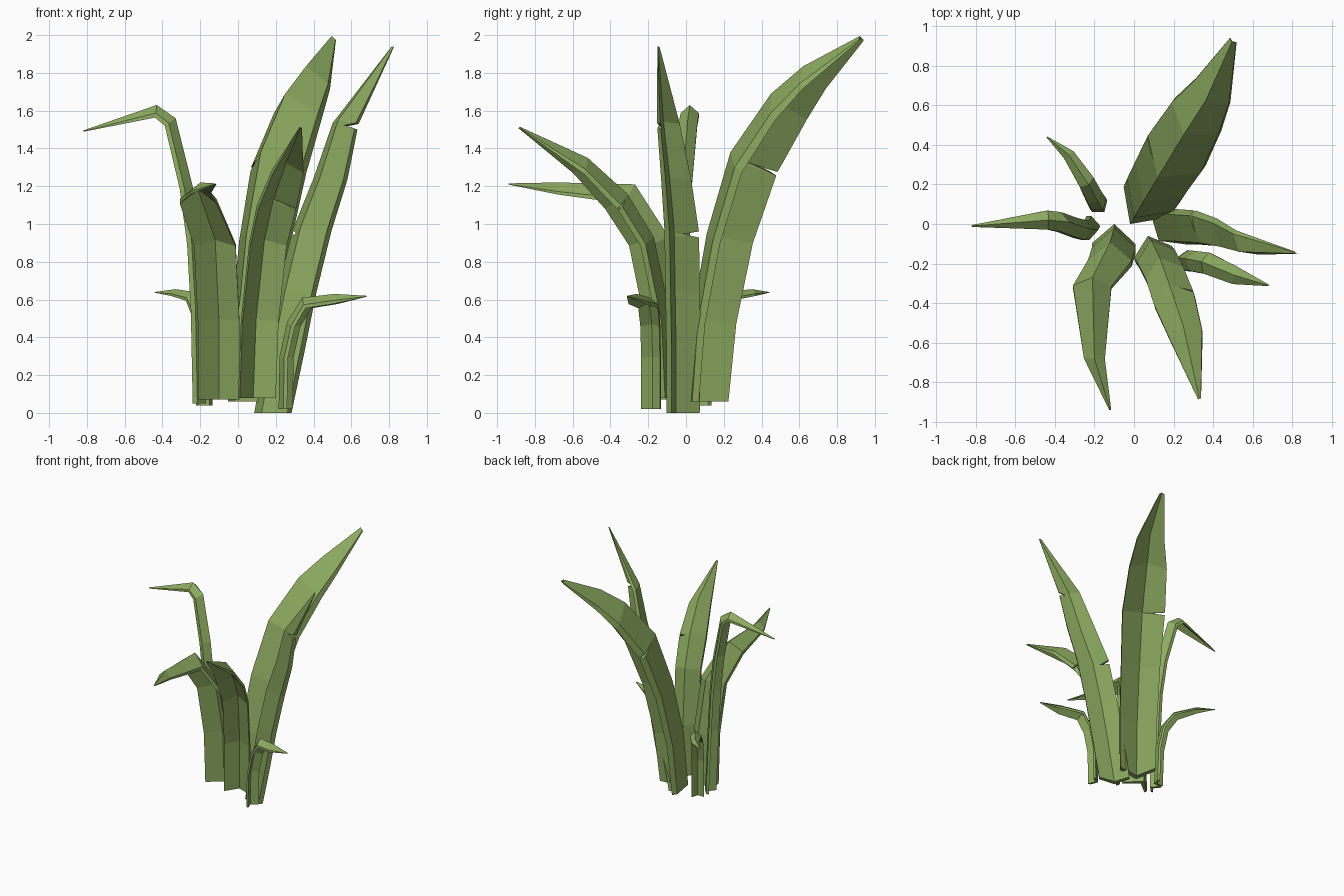
import bpy, bmesh, math
from mathutils import Vector, Matrix

green = bpy.data.materials.new("leaf green")
green.diffuse_color = (0.27, 0.41, 0.12, 1)
UP = Vector((0, 0, 1))


def leaf(name, spine, fold, notches=(), turn=0, thick=0.3):
    """Folded blade: spine rows are x, y, z, half width of the inner ridge.
    notches are (station, side); side 1 is right when looking outward.
    turn twists the blade about the vertical, in degrees."""
    pts = [Vector(p[:3]) for p in spine]
    last = len(pts) - 1
    out = pts[-1] - pts[0]
    out.z = 0
    side = Matrix.Rotation(math.radians(turn), 3, 'Z') @ out.normalized().cross(UP)
    tangents = [UP]
    for i in range(1, last + 1):
        t = (pts[i] - pts[i - 1]).normalized()
        if i < last:
            t += (pts[i + 1] - pts[i]).normalized()
        tangents.append(t.normalized())

    # stations along the blade, with extra ones for the torn notches
    stations = {float(i): (1, 1) for i in range(last + 1)}
    for u, s in notches:
        stations[u] = stations[u + 0.18] = (1, 1)
        stations[u + 0.03] = (0.4, 1) if s < 0 else (1, 0.4)

    bm = bmesh.new()
    rings = []
    for u in sorted(stations):
        i = min(int(u), last - 1)
        f = u - i
        p = pts[i].lerp(pts[i + 1], f)
        w = spine[i][3] * (1 - f) + spine[i + 1][3] * f
        n = tangents[i].lerp(tangents[i + 1], f).cross(side).normalized()
        kl, kr = stations[u]
        left = p + (n * fold - side) * w * kl
        right = p + (n * fold + side) * w * kr
        th = n * w * thick
        ring = [left, p, right, right + th, p + th * 1.2, left + th]
        rings.append([bm.verts.new(v) for v in ring])
    for a, b in zip(rings, rings[1:]):
        for j in range(6):
            k = (j + 1) % 6
            bm.faces.new((a[j], a[k], b[k], b[j]))
    # end caps, split along the fold
    for r in (rings[0], rings[-1]):
        bm.faces.new((r[0], r[1], r[4], r[5]))
        bm.faces.new((r[1], r[2], r[3], r[4]))
    bmesh.ops.recalc_face_normals(bm, faces=bm.faces)
    mesh = bpy.data.meshes.new(name)
    bm.to_mesh(mesh)
    bm.free()
    mesh.materials.append(green)
    bpy.context.collection.objects.link(bpy.data.objects.new(name, mesh))


# tall leaf at the back right
leaf("tall_back_leaf", [
    (-0.02, 0.00, 0.06, .135), (0.00, 0.03, 0.50, .143), (0.045, 0.11, 0.95, .15),
    (0.12, 0.235, 1.38, .163), (0.25, 0.45, 1.69, .143), (0.36, 0.62, 1.835, .105),
    (0.495, 0.92, 1.995, .02)], 1.0, [(2.95, -1)], -6, 0.33)

# upright leaf on the right, torn on both edges and turned towards the front
leaf("tall_right_leaf", [
    (0.125, -0.085, 0.00, .115), (0.19, -0.085, 0.35, .12), (0.25, -0.09, 0.65, .12),
    (0.33, -0.095, 0.98, .12), (0.435, -0.115, 1.25, .105), (0.53, -0.14, 1.55, .08),
    (0.815, -0.15, 1.94, .008)], 0.65, [(2.9, -1), (4.9, 1)], 55)

# leaf arching to the front right
leaf("front_right_leaf", [
    (0.07, -0.06, 0.08, .10), (0.085, -0.08, 0.50, .10), (0.13, -0.17, 0.93, .10),
    (0.18, -0.31, 1.16, .105), (0.25, -0.52, 1.35, .085), (0.33, -0.88, 1.515, .008)],
    0.85, [(2.95, -1)])

# leaf bent over to the front left
leaf("front_left_leaf", [
    (-0.10, 0.00, 0.07, .11), (-0.10, -0.02, 0.50, .11), (-0.12, -0.09, 0.93, .11),
    (-0.21, -0.27, 1.21, .097), (-0.20, -0.68, 1.22, .053), (-0.12, -0.94, 1.215, .005)],
    0.9)

# thin leaf hooked to the left
leaf("hooked_left_leaf", [
    (-0.17, -0.01, 0.05, .05), (-0.18, -0.03, 0.55, .05), (-0.20, -0.03, 0.90, .05),
    (-0.24, -0.02, 1.20, .05), (-0.33, 0.01, 1.56, .05), (-0.43, 0.02, 1.63, .048),
    (-0.82, -0.01, 1.495, .005)], 0.9, (), 0, 0.5)

# two short leaves
leaf("short_back_leaf", [
    (-0.15, 0.06, 0.04, .048), (-0.155, 0.07, 0.35, .048), (-0.18, 0.11, 0.54, .045),
    (-0.23, 0.20, 0.64, .042), (-0.33, 0.35, 0.655, .03), (-0.44, 0.44, 0.64, .003)],
    0.8, (), 0, 0.4)
leaf("short_right_leaf", [
    (0.215, -0.17, 0.02, .052), (0.22, -0.17, 0.30, .052), (0.26, -0.175, 0.48, .052),
    (0.34, -0.19, 0.61, .055), (0.51, -0.26, 0.63, .045), (0.68, -0.31, 0.62, .004)],
    0.8, (), 0, 0.4)
